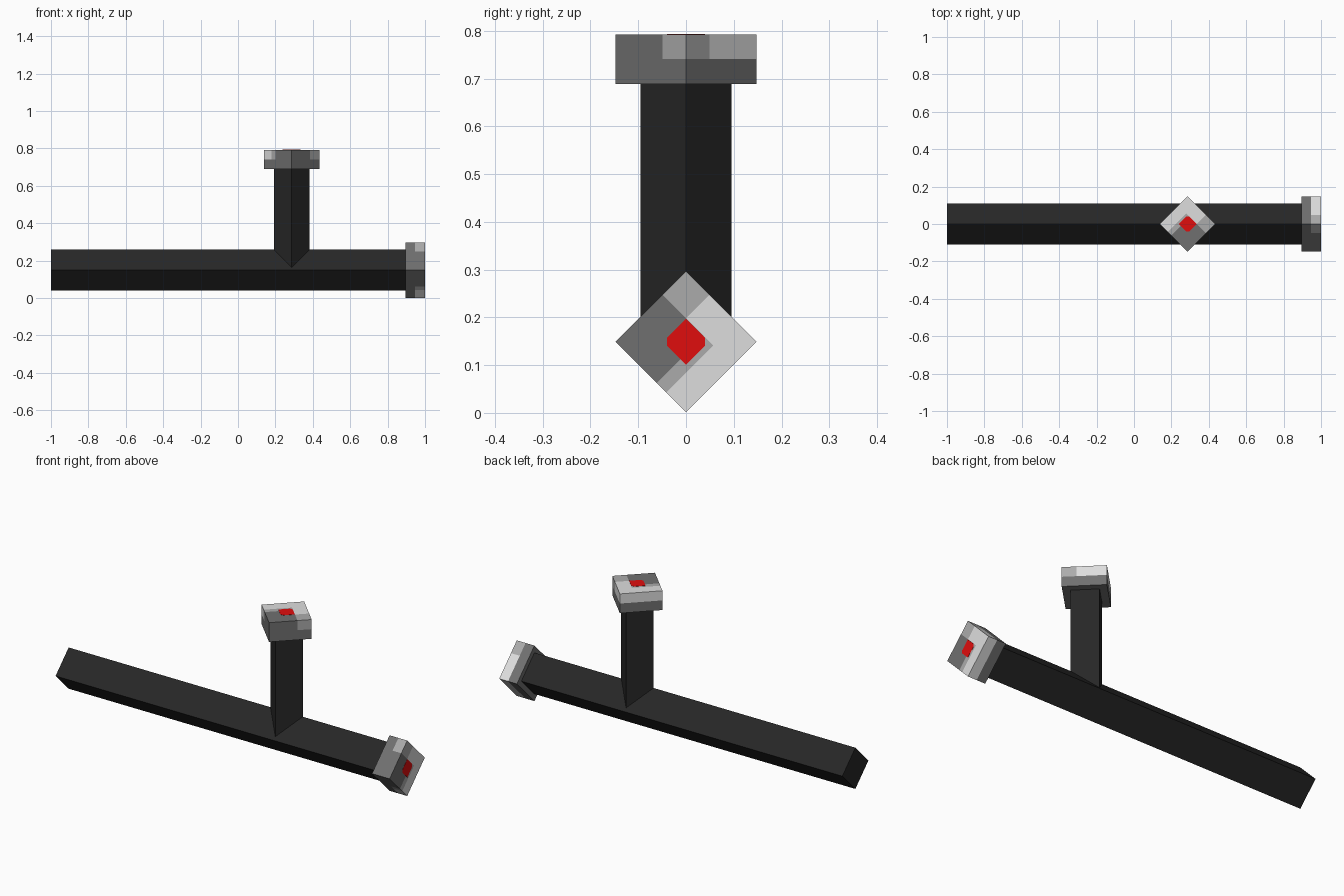
import bpy, bmesh
from mathutils import Vector

if "Cube" in bpy.data.objects:
    bpy.data.objects.remove(bpy.data.objects["Cube"])


def material(name, rgb):
    m = bpy.data.materials.new(name)
    m.diffuse_color = (*rgb, 1)
    m.use_nodes = True
    m.node_tree.nodes["Principled BSDF"].inputs["Base Color"].default_value = m.diffuse_color
    return m


BLACK = material("black", (0.02, 0.02, 0.02))
DARK = material("dark grey", (0.162, 0.162, 0.162))
MID = material("mid grey", (0.407, 0.407, 0.407))
LIGHT = material("light grey", (0.73, 0.73, 0.73))
RED = material("red", (0.745, 0.004, 0.004))

# Frames (origin, u, v, w): diamond cross-section axes u and v, length axis w
LONG = (Vector((0, 0, 0.149)), Vector((0, 1, 1)).normalized(),
        Vector((0, -1, 1)).normalized(), Vector((1, 0, 0)))
UPRIGHT = (Vector((0.287, 0, 0)), Vector((1, 1, 0)).normalized(),
           Vector((1, -1, 0)).normalized(), Vector((0, 0, 1)))


def square(h):
    return [(-h, -h), (h, -h), (h, h), (-h, h)]


def prism(name, frame, outline, w0, w1, mats, cuts=(), rule=None):
    """Extrude an outline from w0 to w1, cut it, colour its faces by rule."""
    bm = bmesh.new()
    base = bm.faces.new([bm.verts.new((u, v, w0)) for u, v in outline])
    top = bmesh.ops.extrude_face_region(bm, geom=[base])["geom"]
    bmesh.ops.translate(bm, vec=(0, 0, w1 - w0),
                        verts=[g for g in top if isinstance(g, bmesh.types.BMVert)])
    for axis, d in cuts:
        no = Vector((0, 0, 0))
        no[axis] = 1
        bmesh.ops.bisect_plane(bm, geom=bm.verts[:] + bm.edges[:] + bm.faces[:],
                               plane_co=no * d, plane_no=no)
    if rule:
        for f in bm.faces:
            f.material_index = rule(f.calc_center_median())
    o, u, v, w = frame
    for vert in bm.verts:
        a, b, c = vert.co
        vert.co = o + u * a + v * b + w * c
    bmesh.ops.recalc_face_normals(bm, faces=bm.faces)
    me = bpy.data.meshes.new(name)
    bm.to_mesh(me)
    bm.free()
    for m in mats:
        me.materials.append(m)
    ob = bpy.data.objects.new(name, me)
    bpy.context.collection.objects.link(ob)


def cap(name, frame, w0, w1):
    half = (w0 + w1) / 2

    # Patchwork on the outer half, plain dark grey on the inner half
    def patch(c):
        if c.z < half:
            return 0
        if c.x > 0.035:
            return 1 if c.y > 0.035 else 2
        return 0 if c.y > -0.018 else 1 if c.y > -0.046 else 2

    prism(name, frame, square(0.1047), w0, w1, [DARK, MID, LIGHT],
          [(2, half), (0, 0.035), (1, 0.035), (1, -0.018), (1, -0.046)], patch)
    # Red badge with two clipped corners
    r, k = 0.034, 0.0226
    prism(name + "_badge", frame,
          [(-r, -r), (k, -r), (r, -k), (r, r), (-k, r), (-r, k)],
          w1 - 0.003, w1 + 0.001, [RED])


# Bars
prism("long_bar", LONG, square(0.0778), -1, 0.9, [BLACK])
prism("upright_bar", UPRIGHT, square(0.0675), 0.15, 0.7, [BLACK])

# End caps
cap("long_bar_cap", LONG, 0.895, 0.999)
cap("upright_bar_cap", UPRIGHT, 0.689, 0.792)
